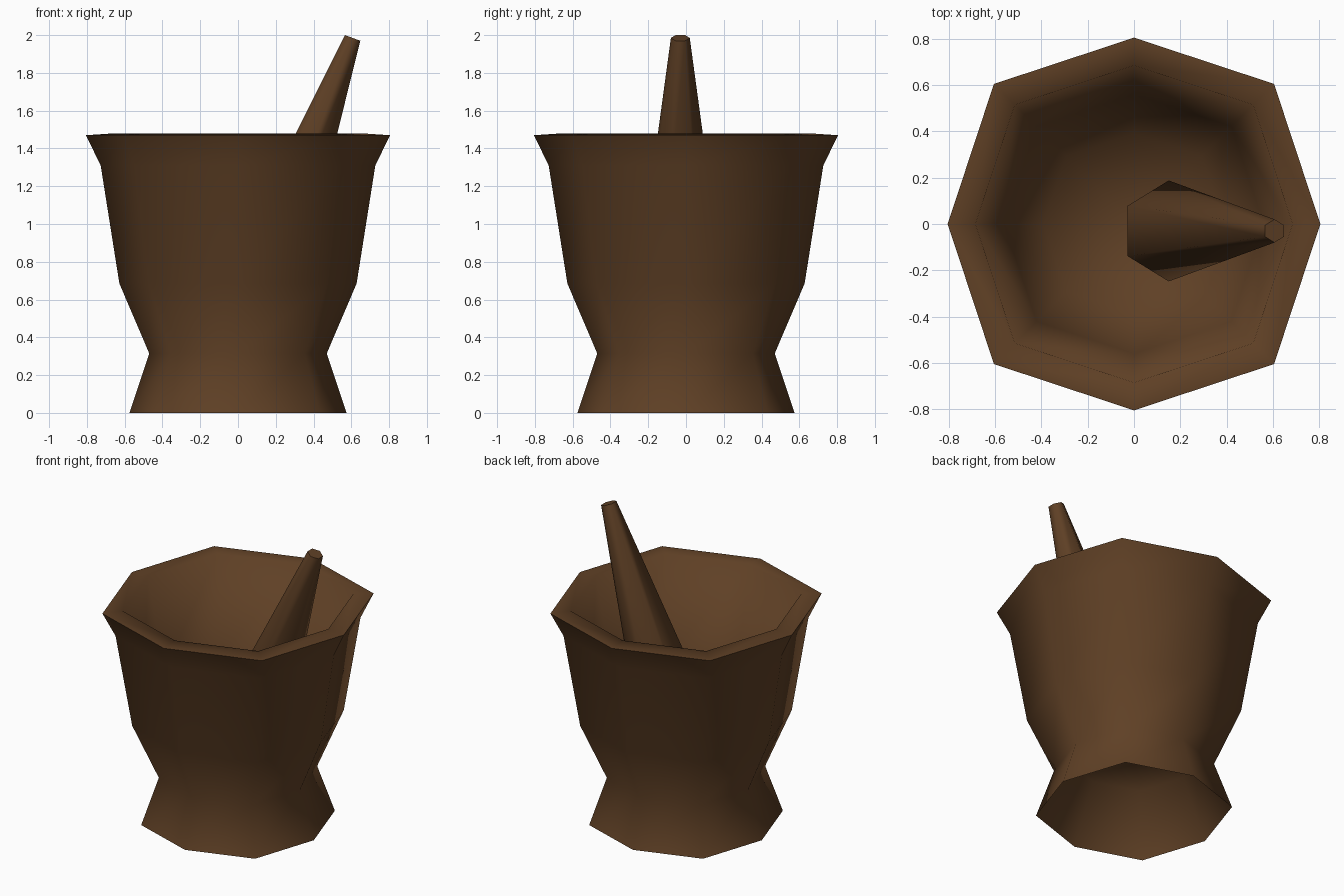
import bpy, bmesh, math
from mathutils import Vector, Matrix

cube = bpy.data.objects.get("Cube")
if cube:
    bpy.data.objects.remove(cube, do_unlink=True)

wood = bpy.data.materials.new("dark wood")
wood.use_nodes = True
colour = (0.114, 0.051, 0.0185, 1)
wood.diffuse_color = colour
wood.node_tree.nodes["Principled BSDF"].inputs["Base Color"].default_value = colour


def lathe(name, profile, sides, start, stretch, matrix, smooth_angle):
    """Rings from (radius, height) pairs, closed by a point where radius is 0."""
    bm = bmesh.new()
    rings = []
    for r, z in profile:
        if r == 0:
            rings.append([bm.verts.new((0, 0, z))] * sides)
            continue
        ring = []
        for i in range(sides):
            a = start + math.tau * i / sides
            k = r * stretch(i)
            ring.append(bm.verts.new((k * math.cos(a), k * math.sin(a), z)))
        rings.append(ring)
    for low, high in zip(rings, rings[1:]):
        for i in range(sides):
            j = (i + 1) % sides
            corners = list(dict.fromkeys((low[i], low[j], high[j], high[i])))
            bm.faces.new(corners)
    bm.transform(matrix)
    bmesh.ops.recalc_face_normals(bm, faces=bm.faces)
    mesh = bpy.data.meshes.new(name)
    bm.to_mesh(mesh)
    bm.free()
    mesh.materials.append(wood)
    obj = bpy.data.objects.new(name, mesh)
    bpy.context.collection.objects.link(obj)
    bpy.ops.object.select_all(action='DESELECT')
    obj.select_set(True)
    bpy.context.view_layer.objects.active = obj
    bpy.ops.object.shade_smooth_by_angle(angle=math.radians(smooth_angle))
    return obj


# Mortar: hollow foot, waist, flared rim and bowl, with slightly wider diagonals
bowl = [(0, 0.39), (0.40, 0.39), (0.575, 0), (0.47, 0.315), (0.628, 0.685),
        (0.727, 1.31), (0.805, 1.47), (0.685, 1.478), (0.56, 0.85),
        (0.39, 0.56), (0, 0.5)]
lathe("mortar", bowl, 8, 0, lambda i: 1.063 if i % 2 else 1,
      Matrix.Identity(4), 100)

# Pestle: six-sided tapered rod leaning to the left of the bowl
top = Vector((0.607, -0.04, 1.985))
foot = Vector((0.15, -0.03, 0.75))
axis = top - foot
length = axis.length
lean = Matrix.Translation(foot) @ Matrix.Rotation(math.atan2(axis.x, axis.z), 4, 'Y')
rod = [(0, -0.2), (0.13, -0.2), (0.218, 0), (0.05, length), (0, length)]
lathe("pestle", rod, 6, math.pi / 6, lambda i: 1, lean, 70)
